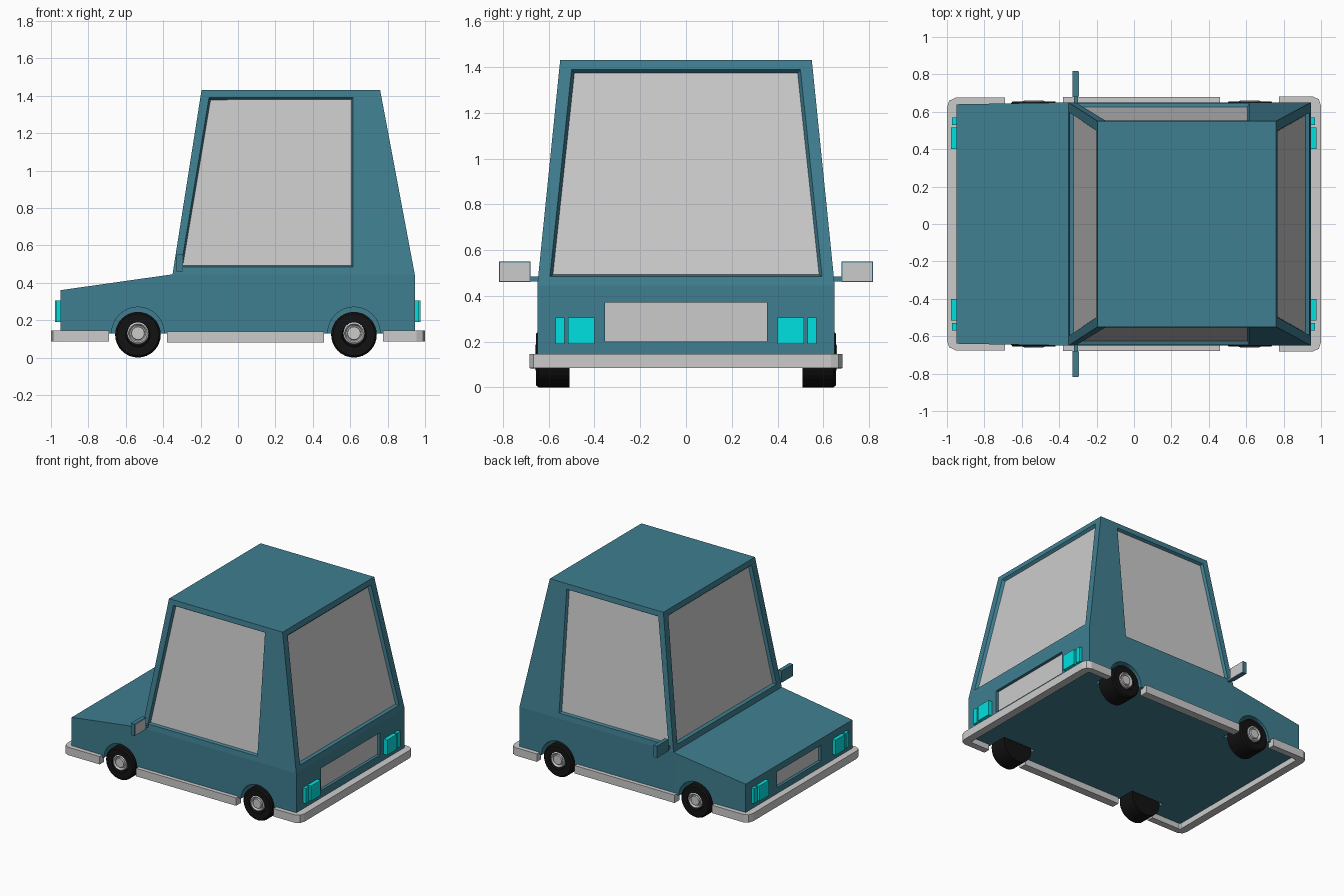
import bpy, bmesh, math
from mathutils import Vector, Matrix

if "Cube" in bpy.data.objects:
    bpy.data.objects.remove(bpy.data.objects["Cube"])


def paint(name, rgb):
    m = bpy.data.materials.new(name)
    m.diffuse_color = (*rgb, 1)
    m.use_nodes = True
    m.node_tree.nodes["Principled BSDF"].inputs["Base Color"].default_value = m.diffuse_color
    return m


BLUE = paint("blue_paint", (0.05, 0.21, 0.28))
CYAN = paint("cyan_lamp", (0.0, 0.75, 0.75))
BLACK = paint("black_rubber", (0.006, 0.006, 0.006))


def finish(name, bm, mat=None):
    bmesh.ops.recalc_face_normals(bm, faces=bm.faces[:])
    me = bpy.data.meshes.new(name)
    bm.to_mesh(me)
    bm.free()
    ob = bpy.data.objects.new(name, me)
    bpy.context.collection.objects.link(ob)
    if mat:
        me.materials.append(mat)
    return ob


def box(name, lo, hi, mat=None):
    bm = bmesh.new()
    lo, hi = Vector(lo), Vector(hi)
    bmesh.ops.create_cube(bm, size=1, matrix=Matrix.Translation((lo + hi) / 2)
                          @ Matrix.Diagonal((*(hi - lo), 1)))
    return finish(name, bm, mat)


def side_box(name, s, x, y, z, mat=None):
    ys = sorted((s * y[0], s * y[1]))
    return box(name, (x[0], ys[0], z[0]), (x[1], ys[1], z[1]), mat)


def prism(name, pts, z0, z1, mat=None):
    bm = bmesh.new()
    f = bm.faces.new([bm.verts.new((x, y, z0)) for x, y in pts])
    ext = bmesh.ops.extrude_face_region(bm, geom=[f], use_keep_orig=True)["geom"]
    bmesh.ops.translate(bm, vec=(0, 0, z1 - z0),
                        verts=[v for v in ext if isinstance(v, bmesh.types.BMVert)])
    return finish(name, bm, mat)


def lathe(name, x, z, s, profile, mat=None, n=32):
    # profile of (radius, distance from the centre line) turned around y
    bm = bmesh.new()
    rings = [[bm.verts.new((x + r * math.cos(a), s * y, z + r * math.sin(a)))
              for a in (2 * math.pi * i / n for i in range(n))] for r, y in profile]
    for a, b in zip(rings, rings[1:]):
        for i in range(n):
            j = (i + 1) % n
            bm.faces.new((a[i], a[j], b[j], b[i]))
    bm.faces.new(rings[0])
    bm.faces.new(rings[-1])
    return finish(name, bm, mat)


# Body shell: half profile mirrored across y
FLOOR, BELT, ROOF = 0.128, 0.445, 1.43
half = [(-.95, .64, FLOOR), (-.95, .64, .36), (-.35, .65, BELT), (-.195, .55, ROOF),
        (.76, .55, ROOF), (.945, .65, BELT), (.945, .65, FLOOR), (-.35, .65, FLOOR)]
bm = bmesh.new()
L = [bm.verts.new((x, -y, z)) for x, y, z in half]
R = [bm.verts.new((x, y, z)) for x, y, z in half]
strip = [bm.faces.new((L[i], L[(i + 1) % 8], R[(i + 1) % 8], R[i])) for i in range(8)]
sides = []
for V in (L, R):
    bm.faces.new((V[0], V[1], V[2], V[7]))
    bm.faces.new((V[7], V[2], V[5], V[6]))
    sides.append(bm.faces.new((V[2], V[3], V[4], V[5])))
bmesh.ops.recalc_face_normals(bm, faces=bm.faces[:])
panes = []


def recess(name, face, corners, rim, depth):
    # frame the face around an opening, sink the opening, remember its pane
    vs = face.verts[:]
    ws = [bm.verts.new(min(corners, key=lambda c: (Vector(c) - v.co).length)) for v in vs]
    bm.faces.remove(face)
    for i in range(4):
        j = (i + 1) % 4
        bm.faces.new((vs[i], vs[j], ws[j], ws[i]))
    inner = bm.faces.new(ws)
    bm.normal_update()
    bmesh.ops.inset_individual(bm, faces=[inner], thickness=rim, depth=-depth)
    bm.normal_update()
    panes.append((name, [v.co + inner.normal * 0.003 for v in inner.verts]))


def up(a, b, z):
    return a + (b - a) * (z - BELT) / (ROOF - BELT)


Z0, Z1 = .485, 1.39
for name, f, s in (("left_side_window", sides[0], -1), ("right_side_window", sides[1], 1)):
    recess(name, f, [(x, s * up(.65, .55, z), z) for x, z in
                     ((-.305, Z0), (-.155, Z1), (.615, Z1), (.615, Z0))], .013, .022)
for name, f, xa, xb in (("windshield", strip[2], -.35, -.195), ("rear_window", strip[4], .945, .76)):
    recess(name, f, [(up(xa, xb, z), s * y, z) for y, z in ((.595, Z0), (.50, Z1))
                     for s in (-1, 1)], .018, .022)
recess("grille", strip[0], [(-.95, y, z) for y in (-.265, .265) for z in (.19, .31)], 0, .025)
recess("tail_panel", strip[5], [(.945, y, z) for y in (-.355, .355) for z in (.20, .37)], 0, .025)
body = finish("car_body", bm, BLUE)

# Panes and grey panels
for name, pts in panes:
    bm = bmesh.new()
    bm.faces.new([bm.verts.new(p) for p in pts])
    finish(name, bm)

# Wheel arches cut from the body, and wheels
WX = {"front": -.535, "rear": .62}
for s, side in ((-1, "left"), (1, "right")):
    for end, x in WX.items():
        cutter = lathe("arch_cutter", x, .13, s, [(.14, .49), (.14, .8)])
        mod = body.modifiers.new("arch", 'BOOLEAN')
        mod.operation, mod.solver, mod.object = 'DIFFERENCE', 'EXACT', cutter
        bpy.context.view_layer.objects.active = body
        bpy.ops.object.modifier_apply(modifier=mod.name)
        bpy.data.objects.remove(cutter)
        lathe(f"{end}_{side}_tyre", x, .122, s,
              [(.06, .51), (.122, .51), (.122, .645), (.112, .656), (.065, .656), (.06, .635)], BLACK)
        lathe(f"{end}_{side}_hub", x, .13, s,
              [(.058, .63), (.058, .656), (.05, .66), (.042, .645), (.036, .645), (.034, .658)])

# Wrap-around bumpers
for name, s, end, w in (("front_bumper", -1, .69, .675), ("rear_bumper", 1, .775, .683)):
    outer = [(end, w), (.955, w), (.988, w - .016), (1, w - .05)]
    inner = [(.94, w - .06), (.93, w - .05), (end, w - .05)]
    loop = outer + [(x, -y) for x, y in outer[::-1]] + [(x, -y) for x, y in inner[::-1]] + inner
    prism(name, [(s * x, y) for x, y in loop], .085, .145)

# Sills, lamps and door mirrors
for s, side in ((-1, "left"), (1, "right")):
    side_box(f"{side}_sill", s, (-.38, .46), (.62, .68), (.08, .14))
    for end, a, b in (("front", -.978, -.94), ("rear", .935, .975)):
        side_box(f"{end}_{side}_main_lamp", s, (a, b), (.40, .515), (.19, .305), CYAN)
        t = .006
        side_box(f"{end}_{side}_marker_lamp", s, (a + t, b) if a < 0 else (a, b - t),
                 (.53, .57), (.19, .305), CYAN)
    side_box(f"{side}_mirror_arm", s, (-.32, -.30), (.63, .69), (.463, .485), BLUE)
    side_box(f"{side}_mirror_housing", s, (-.328, -.297), (.68, .817), (.46, .55), BLUE)
    side_box(f"{side}_mirror_glass", s, (-.299, -.294), (.684, .813), (.464, .546))
